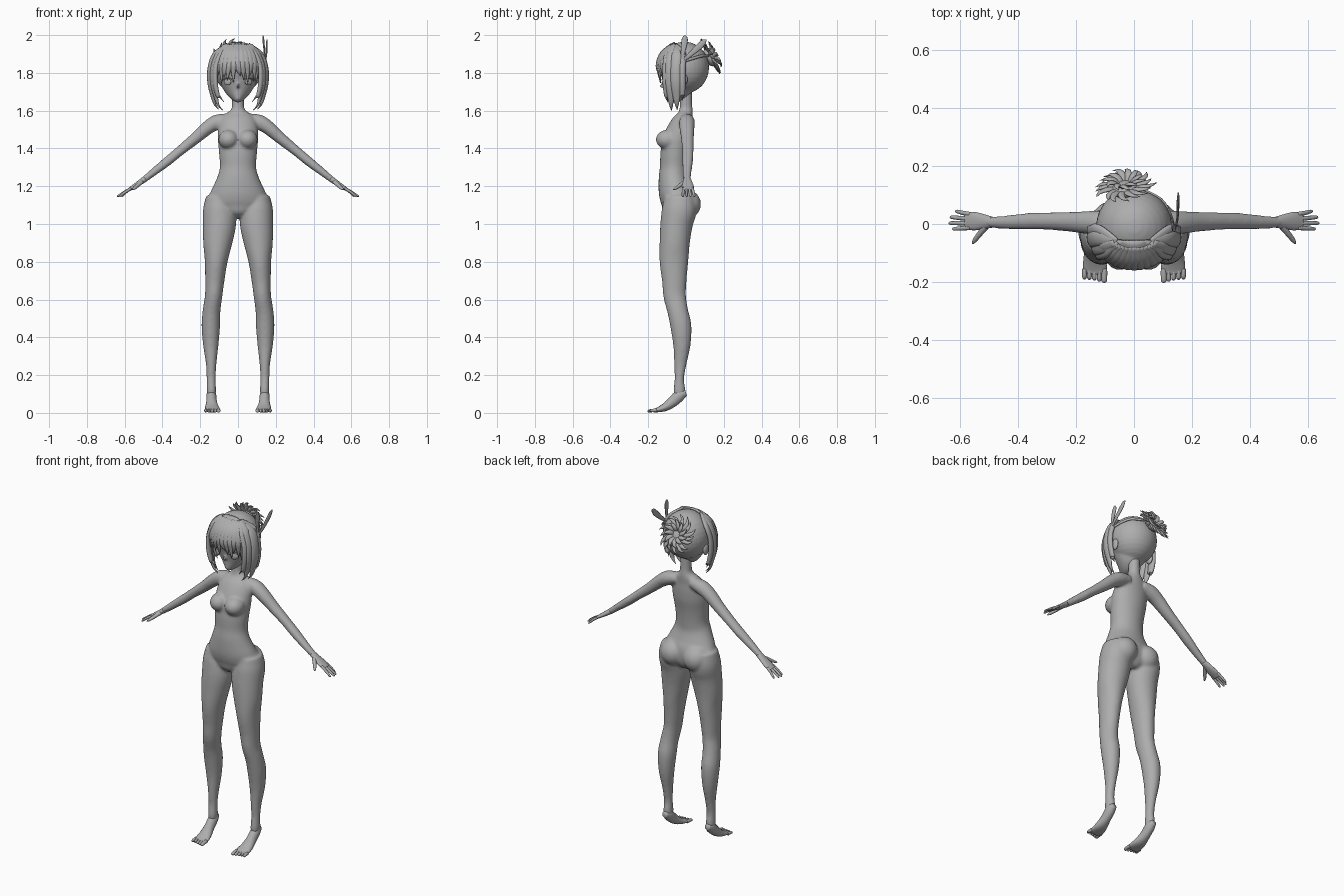
import bpy, bmesh, math, random
from mathutils import Vector, Matrix

random.seed(4)
grey = bpy.data.materials.new("plain grey")
grey.diffuse_color = (0.42, 0.42, 0.42, 1)
X, Y = Vector((1, 0, 0)), Vector((0, 1, 0))


def spline(rows, steps):
    """Smooth a list of (x, y, z, half width, half depth) rows."""
    out = []
    for i in range(len(rows) - 1):
        p = [rows[max(0, min(len(rows) - 1, i + k))] for k in (-1, 0, 1, 2)]
        for s in range(steps):
            t = s / steps
            out.append([0.5 * (2*b + (c-a)*t + (2*a-5*b+4*c-d)*t*t + (3*b-a-3*c+d)*t**3)
                        for a, b, c, d in zip(*p)])
    return out + [list(rows[-1])]


def tube(bm, rows, hint=X, n=16, steps=4, side=1):
    """Loft ellipses along a path; side=-1 mirrors it across x."""
    rows = spline(rows, steps)
    pts = [Vector(r[:3]) for r in rows]
    rings = []
    for i, r in enumerate(rows):
        t = (pts[min(i+1, len(pts)-1)] - pts[max(i-1, 0)]).normalized()
        u = (hint - t * hint.dot(t)).normalized()
        v = t.cross(u)
        ring = []
        for k in range(n):
            a = 2 * math.pi * k / n
            co = pts[i] + u * math.cos(a) * max(r[3], .0006) + v * math.sin(a) * max(r[4], .0006)
            ring.append(bm.verts.new((co.x * side, co.y, co.z)))
        rings.append(ring)
    faces = [bm.faces.new(rings[0]), bm.faces.new(rings[-1])]
    for a, b in zip(rings, rings[1:]):
        for k in range(n):
            faces.append(bm.faces.new((a[k], a[(k+1) % n], b[(k+1) % n], b[k])))
    bmesh.ops.recalc_face_normals(bm, faces=faces)


def ball(bm, loc, size, rot=None, seg=24):
    m = Matrix.Translation(loc) @ (rot or Matrix()) @ Matrix.Diagonal((*size, 1))
    return bmesh.ops.create_uvsphere(bm, u_segments=seg, v_segments=seg // 2, radius=1, matrix=m)


def finish(bm, name, voxel=0, smooth=5):
    me = bpy.data.meshes.new(name)
    for f in bm.faces:
        f.smooth = True
    bm.to_mesh(me)
    bm.free()
    ob = bpy.data.objects.new(name, me)
    bpy.context.collection.objects.link(ob)
    me.materials.append(grey)
    if voxel:
        r = ob.modifiers.new("blend", 'REMESH')
        r.mode, r.voxel_size, r.use_smooth_shade = 'VOXEL', voxel, True
        s = ob.modifiers.new("soften", 'SMOOTH')
        s.factor, s.iterations = 0.5, smooth
    return ob


# Body: torso, legs and arms blended into one skin
bm = bmesh.new()
torso = [(1.03, -.04, .05, .05), (1.06, -.038, .10, .08), (1.12, -.04, .16, .092),
         (1.17, -.055, .145, .09), (1.24, -.065, .113, .08), (1.30, -.062, .096, .076),
         (1.38, -.057, .101, .078), (1.46, -.042, .107, .076), (1.53, -.022, .10, .06),
         (1.575, -.004, .075, .041), (1.605, 0, .037, .036), (1.64, 0, .032, .032),
         (1.72, 0, .032, .032)]
tube(bm, [(0, y, z, a, b) for z, y, a, b in torso], n=32)
leg = [(.10, -.035, 1.15, .068, .078), (.10, -.035, 1.08, .085, .092), (.098, -.05, 1.0, .088, .086),
       (.108, -.06, .9, .077, .08), (.116, -.064, .8, .06, .076), (.123, -.062, .7, .051, .065),
       (.129, -.06, .62, .046, .06), (.14, -.044, .54, .047, .055), (.144, -.027, .46, .049, .056),
       (.144, -.022, .36, .041, .046), (.142, -.03, .26, .028, .033), (.142, -.035, .18, .024, .025),
       (.141, -.035, .12, .025, .032), (.141, -.035, .085, .022, .025)]
arm = [(.05, .005, 1.555, .035, .03), (.11, .005, 1.54, .042, .04), (.16, .005, 1.51, .04, .037),
       (.23, .008, 1.45, .034, .031), (.31, .01, 1.385, .03, .026), (.37, .009, 1.335, .029, .025),
       (.44, .006, 1.28, .024, .021), (.51, .006, 1.225, .019, .016)]
for s in (-1, 1):
    tube(bm, leg, n=24, side=s)
    tube(bm, arm, Y, n=20, side=s)
    ball(bm, (s * .05, -.098, 1.447), (.054, .062, .052))
    ball(bm, (s * .075, .0, 1.105), (.076, .08, .078))
finish(bm, "body", .0075, 8)

# Hands and feet
hands, feet = bmesh.new(), bmesh.new()
palm = [(.49, .006, 1.24, .019, .016), (.52, .008, 1.219, .026, .014),
        (.555, .01, 1.196, .032, .011), (.582, .01, 1.179, .027, .008)]
foot = [(.141, .0, .106, .016, .016), (.141, -.03, .095, .026, .03), (.14, -.07, .06, .028, .029),
        (.138, -.11, .031, .036, .022), (.135, -.15, .016, .042, .013), (.135, -.172, .011, .038, .009)]
for s in (-1, 1):
    tube(hands, palm, Y, side=s)
    for k, tip in enumerate((.628, .64, .636, .618)):
        y = -.013 + k * .0155
        tube(hands, [(.566, y, 1.189, .008, .008), ((tip + .566) / 2, y * 1.15, 1.169, .0075, .007),
                     (tip - .006, y * 1.3, 1.149, .006, .005), (tip, y * 1.3, 1.145, .002, .002)], Y, 10, 3, s)
    tube(hands, [(.508, -.004, 1.225, .012, .011), (.53, -.03, 1.206, .0105, .01),
                 (.55, -.056, 1.188, .008, .007), (.558, -.069, 1.182, .002, .002)], X, 10, 3, s)
    tube(feet, foot, side=s)
    for k in range(5):
        x, tip, r = .103 + k * .017, -.203 + k * .004, (.0105 if k == 0 else .008)
        tube(feet, [(x, -.155, .014, r, .010), (x, -.182, .012, r, .009),
                    (x, tip + .005, .009, r * .9, .008), (x, tip, .008, .003, .003)], X, 10, 3, s)
finish(hands, "hands")
finish(feet, "feet")

# Head: round skull blended with a tapering face
bm = bmesh.new()
ball(bm, (0, -.008, 1.828), (.131, .13, .137), seg=32)
face = [(1.655, -.103, .01, .012), (1.668, -.088, .028, .034), (1.69, -.068, .055, .06),
        (1.72, -.05, .08, .08), (1.76, -.037, .10, .094), (1.81, -.032, .11, .105), (1.86, -.03, .10, .10)]
tube(bm, [(0, y, z, a, b) for z, y, a, b in face], n=32)
tube(bm, [(0, -.12, 1.745, .004, .006), (0, -.132, 1.73, .007, .008), (0, -.122, 1.72, .004, .005)], n=10)
finish(bm, "head", .006, 4)

# Eyes with upper lashes, and ears
eyes, ears = bmesh.new(), bmesh.new()
for s in (-1, 1):
    ball(eyes, (s * .056, -.113, 1.752), (.023, .006, .017), Matrix.Rotation(s * .55, 4, 'Z'), 16)
    tube(eyes, [(.03, -.128, 1.762, .001, .001), (.05, -.122, 1.773, .003, .003),
                (.07, -.108, 1.77, .003, .003), (.084, -.094, 1.758, .001, .001)], Vector((0, 0, 1)), 8, 4, s)
    ball(ears, (s * .122, -.015, 1.765), (.012, .024, .034), seg=16)
finish(eyes, "eyes")
finish(ears, "ears")

# Front hair shell over the forehead
bm = bmesh.new()
ball(bm, (0, -.012, 1.83), (.141, .143, .143), seg=40)
for co, no in (((0, -.055, 1.93), (0, 1, .12)), ((0, 0, 1.835), (0, 0, -1))):
    bmesh.ops.bisect_plane(bm, geom=bm.verts[:] + bm.edges[:] + bm.faces[:],
                           plane_co=co, plane_no=no, clear_outer=True)
shell = finish(bm, "hair_shell")
sol = shell.modifiers.new("thickness", 'SOLIDIFY')
sol.thickness = .01

# Fringe locks fanning across the forehead
bm = bmesh.new()
for i in range(13):
    a = (i - 6) * .165
    sx, cy = math.sin(a), math.cos(a)
    tip = 1.785 - .018 * (i % 3) - .02 * abs(sx)
    lean = random.uniform(-.015, .015)
    tube(bm, [(sx * .08, -.05 - .03 * cy, 1.95, .012, .006), (sx * .125, -.02 - .107 * cy, 1.905, .022, .011),
              (sx * .143, -.02 - .13 * cy, 1.85, .02, .010), (sx * .142 + lean / 2, -.02 - .128 * cy, 1.81, .013, .007),
              (sx * .135 + lean, -.02 - .118 * cy, tip, .001, .001)], Vector((cy, sx, 0)), 10)
finish(bm, "fringe")

# Long locks framing the face
bm = bmesh.new()
for s in (-1, 1):
    for y, tx, tz, w in ((-.105, .075, 1.645, .02), (-.085, .078, 1.60, .026),
                         (-.055, .10, 1.605, .028), (-.025, .125, 1.655, .022)):
        out = .146 - max(0, -y - .06) * .6
        tube(bm, [(.06, -.06, 1.95, .012, .007), (out - .025, y * .9, 1.90, w, .012), (out, y, 1.83, w, .013),
                  (out + .002, y, 1.75, w, .013), (out - .012, y + .004, 1.68, w * .75, .011),
                  ((out + tx) / 2, y + .006, tz + .03, w * .4, .006), (tx, y + .008, tz, .001, .001)],
             Vector((.25, 1, 0)), 12, 4, s)
finish(bm, "side_locks")

# Gathered bun with a burst of curved spikes
bm = bmesh.new()
n = Vector((-.12, .87, .48)).normalized()
u = (X - n * X.dot(n)).normalized()
v = n.cross(u)
c = Vector((-.03, .122, 1.88))
ball(bm, c, (.05, .05, .024), n.to_track_quat('Z', 'Y').to_matrix().to_4x4(), 20)
for count, length, lift in ((17, .112, .012), (11, .08, .04)):
    for k in range(count):
        a = 2 * math.pi * (k + random.uniform(-.2, .2)) / count
        L = length * random.uniform(.82, 1.03)
        rows = []
        for f, h, turn, w in ((.2, .2, 0, .010), (.5, .8, .05, .013), (.8, 1, .2, .009), (1, .9, .4, .001)):
            d = u * math.cos(a + turn) + v * math.sin(a + turn)
            rows.append((*(c + d * L * f + n * lift * h), w, w * .5))
        tube(bm, rows, u * -math.sin(a) + v * math.cos(a), 8, 4)
finish(bm, "hair_bun")

# Side ornament: knot, two upright loops and a tie running back
bm = bmesh.new()
ball(bm, (.142, -.02, 1.858), (.012, .018, .018), seg=16)
tube(bm, [(.142, -.02, 1.86, .006, .003), (.14, -.016, 1.91, .012, .004), (.135, -.008, 1.965, .017, .005),
          (.133, -.005, 1.99, .012, .004), (.133, -.004, 1.999, .002, .002)], Y, 12)
tube(bm, [(.142, -.02, 1.86, .006, .003), (.15, .02, 1.895, .012, .004), (.152, .07, 1.94, .017, .005),
          (.153, .095, 1.965, .013, .004), (.153, .108, 1.975, .002, .002)], Vector((0, .7, -.7)), 12)
tube(bm, [(.14, -.02, 1.86, .008, .004), (.128, .03, 1.875, .008, .004), (.095, .085, 1.89, .008, .004),
          (.03, .12, 1.89, .006, .004)], Vector((0, 0, 1)), 10)
finish(bm, "hair_ribbon")
